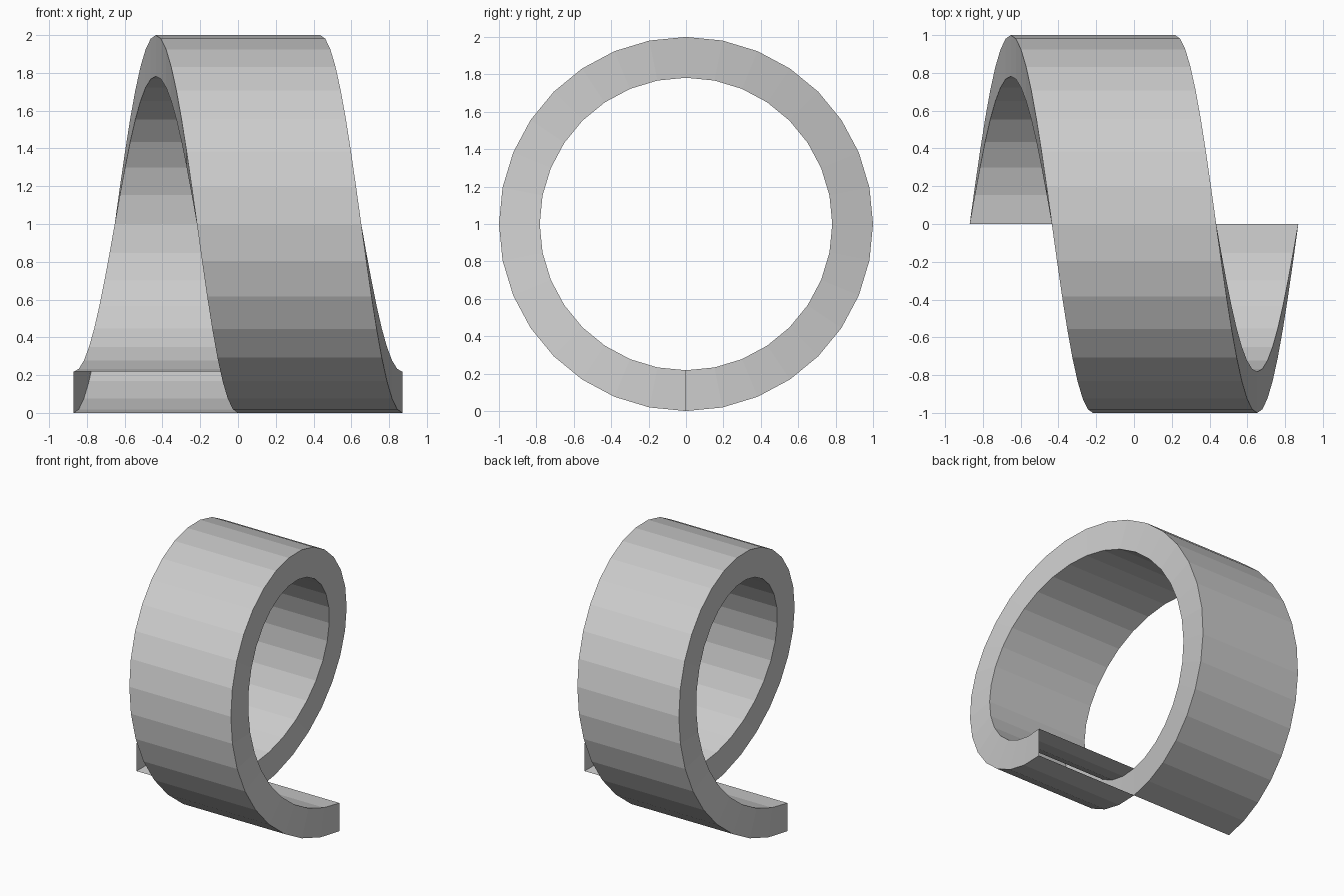
import bpy
import bmesh
from math import sin, cos, tau

default = bpy.data.objects.get("Cube")
if default:
    bpy.data.objects.remove(default, do_unlink=True)

OUTER, INNER = 1.0, 0.782   # radii of the band
WIDTH = 0.87                # band width, also the sideways pitch of one turn
STEPS = 32

# Plain grey material
grey = bpy.data.materials.new("plain grey")
grey.use_nodes = True
colour = (0.6, 0.6, 0.6, 1.0)
grey.diffuse_color = colour
grey.node_tree.nodes["Principled BSDF"].inputs["Base Color"].default_value = colour

# Rectangular section (x offset, radius) swept one turn around the x axis
section = [(0, INNER), (WIDTH, INNER), (WIDTH, OUTER), (0, OUTER)]
bm = bmesh.new()
rings = []
for i in range(STEPS + 1):
    t = i / STEPS
    a = t * tau
    shift = (t - 1) * WIDTH
    rings.append([bm.verts.new((x + shift, r * sin(a), OUTER - r * cos(a)))
                  for x, r in section])

# Four walls of the band; both ends stay open
for ring, following in zip(rings, rings[1:]):
    for k in range(4):
        n = (k + 1) % 4
        bm.faces.new((ring[k], ring[n], following[n], following[k]))

mesh = bpy.data.meshes.new("spiral_band")
bm.to_mesh(mesh)
bm.free()
mesh.materials.append(grey)
band = bpy.data.objects.new("spiral_band", mesh)
bpy.context.collection.objects.link(band)
